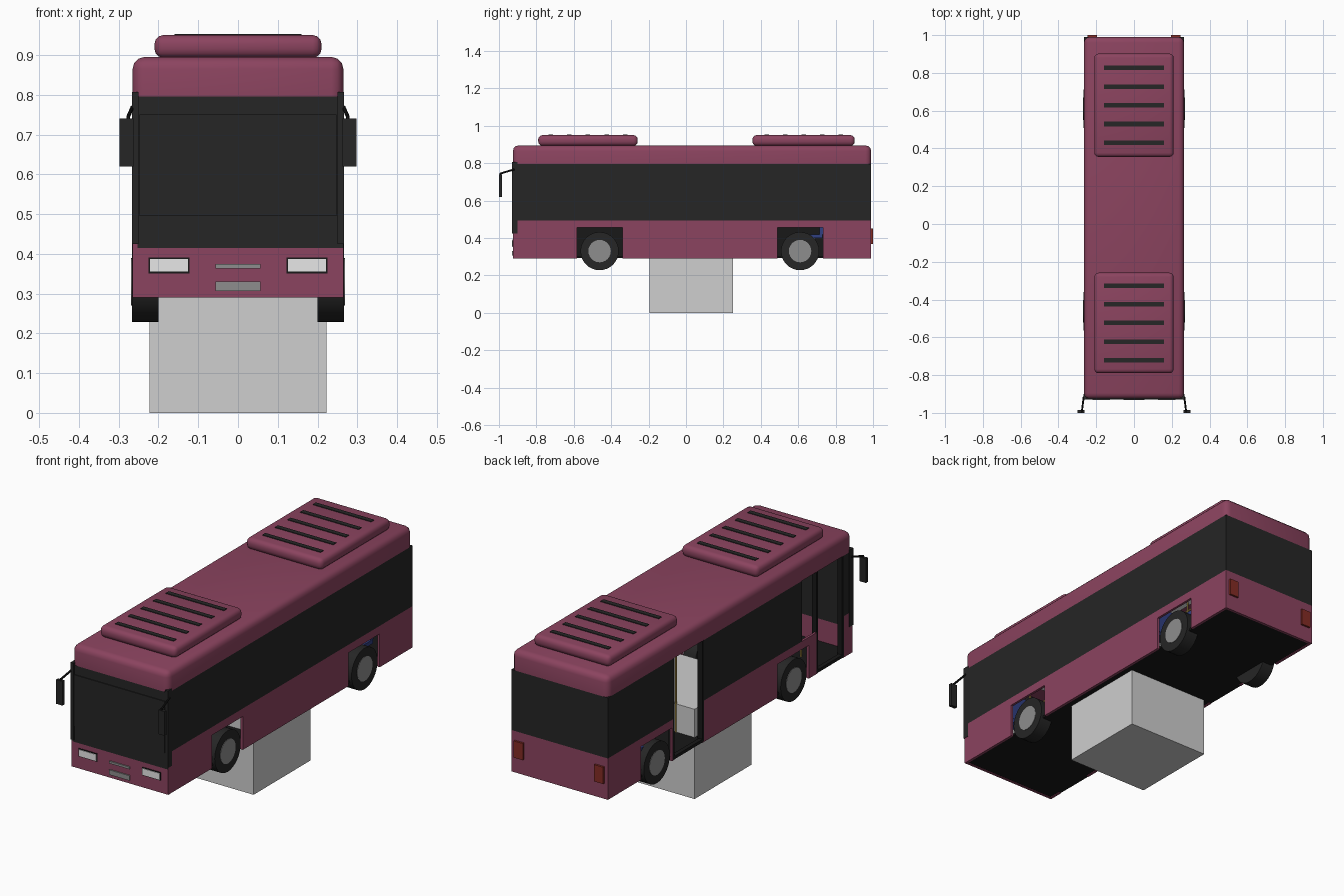
import bpy, bmesh, math
from mathutils import Vector, Matrix

if "Cube" in bpy.data.objects:
    bpy.data.objects.remove(bpy.data.objects["Cube"])


def material(name, rgb):
    m = bpy.data.materials.new(name)
    m.use_nodes = True
    m.diffuse_color = (*rgb, 1)
    m.node_tree.nodes["Principled BSDF"].inputs["Base Color"].default_value = (*rgb, 1)
    return m


MAROON = material("maroon paint", (.26, .057, .115))
GLASS = material("dark glass", (.019, .019, .019))
BLACK = material("black rubber", (.009, .009, .009))
GREY = material("light grey", (.62, .62, .62))
WHITE = material("lamp white", (.8, .8, .8))
METAL = material("metal grey", (.27, .27, .27))
RED = material("lamp red", (.23, .025, .018))
YELLOW = material("rail yellow", (.62, .43, .09))
BLUE = material("seat blue", (.03, .05, .22))


def finish(name, bm, mat, smooth=False):
    me = bpy.data.meshes.new(name)
    bm.to_mesh(me)
    bm.free()
    me.materials.append(mat)
    ob = bpy.data.objects.new(name, me)
    bpy.context.collection.objects.link(ob)
    if smooth:
        bpy.ops.object.select_all(action='DESELECT')
        ob.select_set(True)
        bpy.context.view_layer.objects.active = ob
        bpy.ops.object.shade_smooth_by_angle(angle=math.radians(40))
    return ob


def add_box(bm, x0, x1, y0, y1, z0, z1):
    mat = Matrix.Translation(((x0 + x1) / 2, (y0 + y1) / 2, (z0 + z1) / 2))
    mat = mat @ Matrix.Diagonal((x1 - x0, y1 - y0, z1 - z0, 1))
    return bmesh.ops.create_cube(bm, size=1, matrix=mat)["verts"]


def boxes(name, mat, specs, mirror=False):
    bm = bmesh.new()
    for s in specs:
        add_box(bm, *s)
        if mirror:
            add_box(bm, -s[1], -s[0], *s[2:])
    return finish(name, bm, mat)


def round_box(name, mat, spec, radius, keep_bottom):
    bm = bmesh.new()
    add_box(bm, *spec)
    low = spec[4] + .001
    edges = [e for e in bm.edges
             if not (keep_bottom and all(v.co.z < low for v in e.verts))]
    bmesh.ops.bevel(bm, geom=edges, offset=radius, segments=3, profile=.5, affect='EDGES')
    return finish(name, bm, mat, True)


def add_rod(bm, a, b, r, sides=8):
    a, b = Vector(a), Vector(b)
    rot = (b - a).to_track_quat('Z', 'Y').to_matrix().to_4x4()
    bmesh.ops.create_cone(bm, cap_ends=True, segments=sides, radius1=r, radius2=r,
                          depth=(b - a).length, matrix=Matrix.Translation((a + b) / 2) @ rot)


def rods(name, mat, specs, smooth=True):
    bm = bmesh.new()
    for a, b, r, sides in specs:
        add_rod(bm, a, b, r, sides)
    return finish(name, bm, mat, smooth)


# Main body dimensions
W, T = .265, .012
FRONT, REAR = -.925, .99
BASE, SILL, TOP, ARCH = .29, .495, .795, .455
WHEELS = (-.462, .61)
ARCHES = [(y - .122, y + .122) for y in WHEELS]


def side_wall(x, spans, z0, z1):
    return [(x, x + T, a, b, z0, z1) for a, b in spans]


# Painted lower walls with arch and door openings
R, L = -W, W - T
arch1, arch2 = ARCHES
right_low = [(FRONT, -.85), (-.65, arch1[0]), (arch1[1], .25), (.47, arch2[0]), (arch2[1], REAR)]
left_low = [(FRONT, arch1[0]), (arch1[1], arch2[0]), (arch2[1], REAR)]
boxes("lower_walls", MAROON,
      side_wall(R, right_low, BASE, SILL) + side_wall(L, left_low, BASE, SILL)
      + side_wall(R, ARCHES, ARCH, SILL) + side_wall(L, ARCHES, ARCH, SILL)
      + [(-W, W, FRONT, FRONT + T, BASE, .415), (-W, W, REAR - T, REAR, BASE, SILL)])

# Continuous dark window band
boxes("window_band", GLASS,
      side_wall(R, [(FRONT, -.85), (-.53, .25), (.47, REAR)], SILL, TOP)
      + side_wall(L, [(FRONT, REAR)], SILL, TOP)
      + [(-W, W, FRONT, FRONT + T, .415, TOP), (-W, W, REAR - T, REAR, SILL, TOP)])
boxes("windscreen", GLASS, [(-.248, .248, FRONT - .004, FRONT, SILL, .75)])
boxes("front_pillars", GLASS, [(.25, W + .002, FRONT - .005, FRONT + .025, .425, .807)], True)

# Floor, ceiling and roof
boxes("floor", BLACK, [(-W + T, W - T, FRONT + T, REAR - T, BASE + .003, BASE + .015)])
round_box("roof", MAROON, (-W, W, FRONT, REAR, TOP, .895), .03, True)
boxes("ceiling_lights", WHITE, [(.1, .14, -.82, .9, TOP - .01, TOP)], True)

# Roof units with vent slots
for label, y0, y1 in (("front", -.79, -.258), ("rear", .355, .902)):
    round_box(label + "_roof_unit", MAROON, (-.21, .21, y0, y1, .893, .95), .022, False)
    mid = (y0 + y1) / 2
    boxes(label + "_vent_slots", GLASS,
          [(-.16, .16, mid + i * .099 - .012, mid + i * .099 + .012, .947, .953)
           for i in range(-2, 3)])

# Door and side window frames
frames = []
for y0, y1 in ((-.85, -.65), (.245, .475)):
    for y in (y0, y1):
        frames.append((-W - .001, -W + .025, y - .006, y + .006, BASE + .005, TOP))
    frames.append((-W - .001, -W + .02, y0, y1, BASE + .003, BASE + .018))
boxes("door_frames", BLACK, frames)

# Wheels
for label, y in zip(("front", "rear"), WHEELS):
    for side, s in (("right", -1), ("left", 1)):
        rods(f"{label}_{side}_tyre", GLASS,
             [((s * .2, y, .33), (s * .267, y, .33), .102, 32)])
        rods(f"{label}_{side}_hub", METAL,
             [((s * .25, y, .33), (s * .269, y, .33), .06, 24)])
    boxes(label + "_axle_housing", BLACK, [(-.1, .1, y - .122, y + .122, BASE + .003, ARCH)])

# Storage block under the middle
boxes("underfloor_block", GREY, [(-.222, .222, -.195, .25, 0, .445)])

# Front details and rear lamps
boxes("headlight_surrounds", BLACK, [(.122, .225, FRONT - .003, FRONT, .351, .391)], True)
boxes("headlights", WHITE, [(.126, .221, FRONT - .006, FRONT, .355, .387)], True)
boxes("nose_plates", METAL, [(-.056, .056, FRONT - .006, FRONT, .363, .374),
                             (-.056, .056, FRONT - .006, FRONT, .307, .331)])
boxes("tail_lamps", RED, [(.195, .245, REAR, REAR + .01, .367, .45)], True)

# Mirrors on forward arms
boxes("mirrors", GLASS, [(.263, .298, -1, -.984, .62, .74)], True)
arms = []
for s in (-1, 1):
    arms += [((s * .266, -.915, .768), (s * .276, -.992, .745), .005, 8),
             ((s * .276, -.992, .748), (s * .276, -.992, .73), .005, 8)]
rods("mirror_arms", BLACK, arms)

# Handrails and grab poles
rails = [((s * .12, -.75, .74), (s * .12, .85, .74), .004, 8) for s in (-1, 1)]
rails += [((x, y, .3), (x, y, TOP), .004, 8)
          for x, y in ((-.12, -.73), (-.12, -.62), (.12, -.62), (-.12, .25), (.12, .25), (-.12, .5))]
rods("handrails", YELLOW, rails)
boxes("cab_partition", YELLOW, [(.05, .07, -.7, -.55, .465, .55)])

# Seats
cushions, legs = [], []
for x, y in ((.16, -.68), (.16, .39), (.16, .68), (-.16, .68)):
    cushions += [(x - .07, x + .07, y - .045, y + .05, .4, .42),
                 (x - .07, x + .07, y + .035, y + .052, .42, .55)]
    legs.append((x - .01, x + .01, y - .01, y + .01, .3, .4))
boxes("seats", BLUE, cushions)
boxes("seat_legs", METAL, legs)

# Driver's dashboard and steering wheel
boxes("dashboard", BLACK, [(.03, .25, -.84, -.76, .435, .485)])
rods("steering_wheel", BLACK, [((.16, -.776, .505), (.16, -.771, .513), .05, 20),
                               ((.16, -.8, .47), (.16, -.773, .51), .008, 8)])
